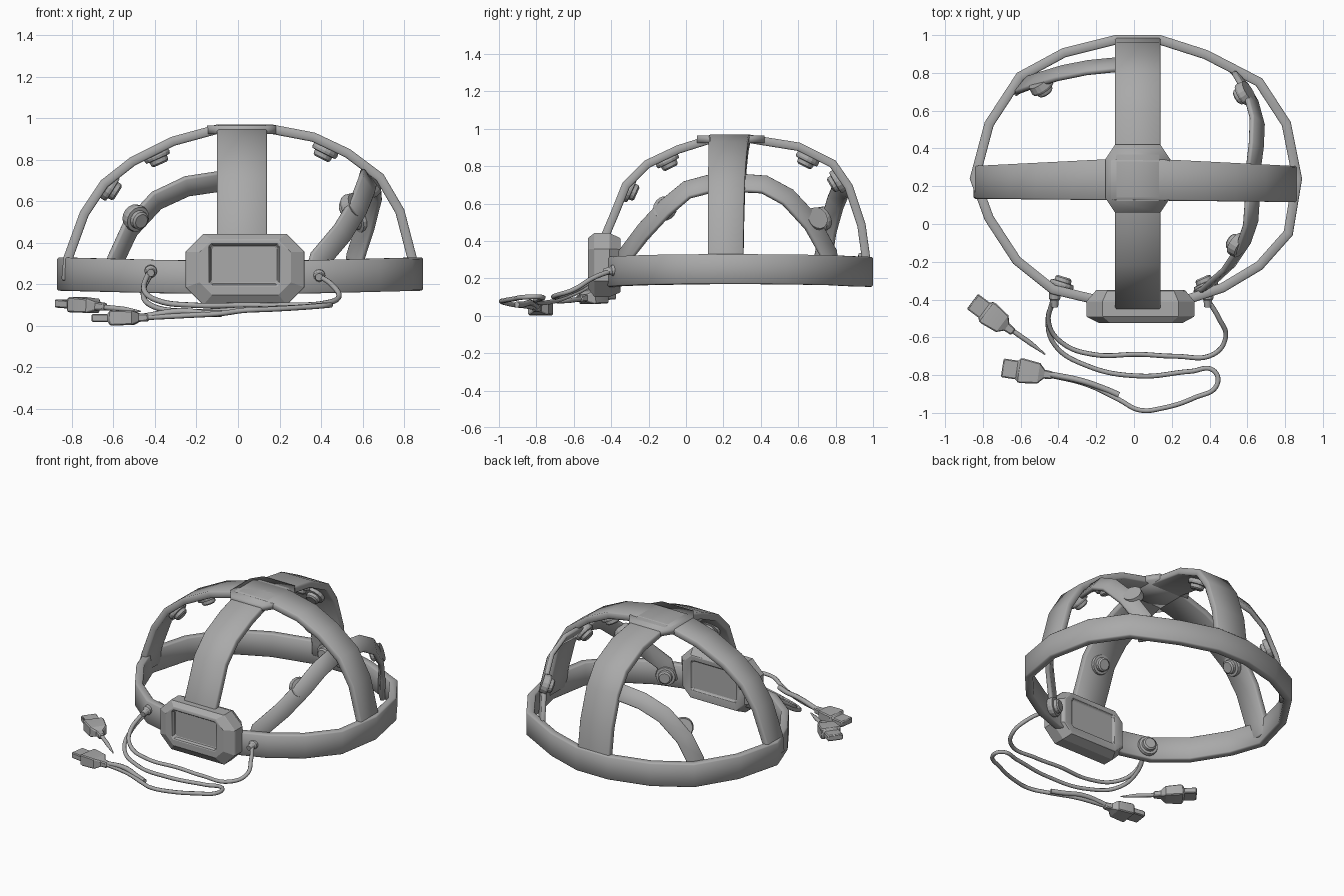
import bpy, bmesh, math
from mathutils import Vector, Matrix

if "Cube" in bpy.data.objects:
    bpy.data.objects.remove(bpy.data.objects["Cube"])

GREY = bpy.data.materials.new("plain_grey")
GREY.diffuse_color = (0.40, 0.40, 0.40, 1)
GREY.use_nodes = True
GREY.node_tree.nodes["Principled BSDF"].inputs["Base Color"].default_value = GREY.diffuse_color
CENTRE = Vector((0.02, 0.25, 0.3))


def add(name, bm, bevel=0.0, solid=0.0, smooth=True):
    bmesh.ops.recalc_face_normals(bm, faces=bm.faces) if not solid else None
    me = bpy.data.meshes.new(name)
    bm.to_mesh(me)
    bm.free()
    me.materials.append(GREY)
    ob = bpy.data.objects.new(name, me)
    bpy.context.collection.objects.link(ob)
    if solid:
        m = ob.modifiers.new("thickness", 'SOLIDIFY')
        m.thickness, m.offset, m.use_even_offset = solid, -1, True
    if bevel:
        m = ob.modifiers.new("edge", 'BEVEL')
        m.width, m.segments, m.limit_method = bevel, 1, 'ANGLE'
        m.angle_limit = math.radians(50)
    if smooth:
        bpy.ops.object.select_all(action='DESELECT')
        ob.select_set(True)
        bpy.context.view_layer.objects.active = ob
        bpy.ops.object.shade_smooth_by_angle(angle=math.radians(20))
    return ob


def ribbon(name, left, right, thick, closed=False, bevel=0.007):
    """Strip between two edge lines, thickened towards the head centre."""
    bm = bmesh.new()
    a = [bm.verts.new(p) for p in left]
    b = [bm.verts.new(p) for p in right]
    n = len(a)
    for i in range(n if closed else n - 1):
        j = (i + 1) % n
        bm.faces.new((a[i], a[j], b[j], b[i]))
    bm.normal_update()
    if sum(f.normal.dot(f.calc_center_median() - CENTRE) for f in bm.faces) < 0:
        bmesh.ops.reverse_faces(bm, faces=bm.faces)
    return add(name, bm, bevel, thick)


# Head band
ring = [(-.10, 1), (.14, 1), (.39, .92), (.68, .77), (.83, .54), (.89, .24), (.84, -.06),
        (.68, -.24), (.48, -.36), (.30, -.42), (-.23, -.42), (-.44, -.37), (-.64, -.21),
        (-.79, .02), (-.87, .24), (-.79, .54), (-.62, .80), (-.38, .93)]
lift = lambda x: 0.025 * max(0, abs(x - .01) - .3)
ribbon("head_band", [(x, y, .155 + lift(x)) for x, y in ring],
       [(x, y, .315 + lift(x)) for x, y in ring], .05, True)

# Front-to-back strap over the crown (y, z)
prof = [(-.46, .25), (-.455, .43), (-.40, .56), (-.34, .71), (-.22, .83), (-.05, .91), (.14, .97),
        (.33, .97), (.61, .925), (.80, .83), (.89, .70), (.96, .49), (.985, .31), (.99, .22)]
ribbon("long_strap", [(-.10, y, z) for y, z in prof], [(.14, y, z) for y, z in prof], .045)

# Side-to-side strap (x, z), slightly narrower at the ends
prof = [(-.85, .22), (-.84, .33), (-.76, .55), (-.66, .70), (-.52, .81), (-.32, .91), (-.10, .97),
        (.16, .97), (.37, .93), (.54, .85), (.70, .73), (.80, .56), (.86, .33), (.87, .22)]
ribbon("cross_strap", [(x, .125 - .01 * x, z) for x, z in prof],
       [(x, .35 - .05 * abs(x), z) for x, z in prof], .045)

# Crown plate with chamfered inner corners
bm = bmesh.new()
bm.faces.new([bm.verts.new((x, y, .964)) for x, y in
              [(-.10, .06), (.14, .06), (.19, .135), (.19, .345), (.14, .42), (-.10, .42),
               (-.15, .345), (-.15, .135)]])
bm.normal_update()
if bm.faces[:][0].normal.z < 0:
    bmesh.ops.reverse_faces(bm, faces=bm.faces)
add("crown_plate", bm, 0, .04)


# Inner sensor straps
def inner_strap(name, path, width=.11):
    pts = [Vector(p) for p in path]
    left, right = [], []
    for i, p in enumerate(pts):
        t = pts[min(i + 1, len(pts) - 1)] - pts[max(i - 1, 0)]
        s = t.cross(p - CENTRE).normalized() * width / 2
        left.append(p + s)
        right.append(p - s)
    ribbon(name, left, right, .03)


inner_strap("back_left_inner_strap", [(-.05, .86, .71), (-.25, .84, .68), (-.40, .81, .61),
            (-.53, .77, .47), (-.60, .745, .32), (-.61, .735, .19)])
inner_strap("back_right_inner_strap", [(.64, .26, .72), (.66, .42, .71), (.665, .55, .64),
            (.63, .68, .50), (.575, .775, .33), (.56, .79, .17)])
inner_strap("front_right_inner_strap", [(.64, .15, .72), (.63, 0, .68), (.59, -.12, .58),
            (.51, -.24, .45), (.40, -.34, .32), (.37, -.35, .20)])


# Surfaces of revolution along a direction: list of (height, radius)
def lathe(name, base, direction, steps, sides=16):
    bm = bmesh.new()
    rot = Vector((0, 0, 1)).rotation_difference(Vector(direction)).to_matrix().to_4x4()
    mat = Matrix.Translation(base) @ rot
    rings = [[bm.verts.new(mat @ Vector((r * math.cos(a), r * math.sin(a), h)))
              for a in (2 * math.pi * k / sides for k in range(sides))] for h, r in steps]
    for lo, hi in zip(rings, rings[1:]):
        for k in range(sides):
            j = (k + 1) % sides
            bm.faces.new((lo[k], lo[j], hi[j], hi[k]))
    bm.faces.new(rings[0])
    bm.faces.new(rings[-1])
    return add(name, bm)


# Sensor pads: (position, direction faced)
sensors = [((-.40, .22, .84), (.4, 0, -.9)), ((-.635, .22, .675), (.8, 0, -.5)),
           ((.43, .22, .865), (-.45, 0, -.9)), ((.65, .21, .69), (-.8, 0, -.55)),
           ((.02, -.11, .85), (0, .45, -.9)), ((.02, -.325, .68), (0, .9, -.4)),
           ((.02, .66, .86), (0, -.45, -.9)), ((.02, .83, .73), (0, -.85, -.5)),
           ((-.50, .745, .525), (.5, -.75, -.3)), ((.60, .70, .52), (-.75, -.45, -.3)),
           ((.56, -.12, .58), (-.75, .5, -.35)), ((-.39, -.345, .24), (.3, .95, 0)),
           ((.39, -.345, .24), (-.4, .9, 0)), ((.02, .96, .27), (0, -1, 0))]
pad = [(-.01, .06), (.025, .066), (.038, .062), (.04, .046), (.06, .044), (.068, .034)]
for i, (p, d) in enumerate(sensors):
    lathe(f"sensor_{i + 1}", p, d, pad)

# Control box: stacked chamfered octagons, with sunk panels front and rear
bm = bmesh.new()


def octagon(y, x0, x1, z0, z1, c):
    return [bm.verts.new((x, y, z)) for x, z in
            [(x0 + c, z0), (x1 - c, z0), (x1, z0 + c), (x1, z1 - c),
             (x1 - c, z1), (x0 + c, z1), (x0, z1 - c), (x0, z0 + c)]]


stack = [(-.500, -.125, .185, .215, .375, .012), (-.500, -.130, .190, .205, .385, .012),
         (-.525, -.140, .200, .195, .395, .012), (-.525, -.185, .255, .150, .415, .060),
         (-.490, -.252, .320, .100, .442, .085), (-.410, -.252, .320, .100, .442, .085),
         (-.350, -.200, .270, .125, .415, .060), (-.350, -.140, .210, .175, .385, .012),
         (-.365, -.130, .200, .185, .375, .012)]
rings = [octagon(*s) for s in stack]
for lo, hi in zip(rings, rings[1:]):
    for k in range(8):
        j = (k + 1) % 8
        bm.faces.new((lo[k], lo[j], hi[j], hi[k]))
bm.faces.new(rings[0])
bm.faces.new(rings[-1])
add("control_box", bm, .004)


# Cables
def cable(name, pts, radius=.013):
    cu = bpy.data.curves.new(name, 'CURVE')
    cu.dimensions, cu.bevel_depth, cu.bevel_resolution = '3D', radius, 2
    cu.resolution_u, cu.use_fill_caps = 8, True
    sp = cu.splines.new('BEZIER')
    sp.bezier_points.add(len(pts) - 1)
    for bp, p in zip(sp.bezier_points, pts):
        bp.co = p[:3]
        bp.radius = p[3] if len(p) > 3 else 1
        bp.handle_left_type = bp.handle_right_type = 'AUTO'
    cu.materials.append(GREY)
    ob = bpy.data.objects.new(name, cu)
    bpy.context.collection.objects.link(ob)
    bpy.ops.object.select_all(action='DESELECT')
    ob.select_set(True)
    bpy.context.view_layer.objects.active = ob
    bpy.ops.object.convert(target='MESH')


cable("loop_cable", [(.39, -.40, .24), (.45, -.50, .20), (.485, -.60, .14), (.42, -.69, .11),
      (.22, -.70, .10), (.03, -.69, .10), (-.22, -.69, .10), (-.38, -.63, .12),
      (-.45, -.53, .17), (-.43, -.40, .26)])
cable("plug_cable", [(-.42, -.40, .25), (-.455, -.50, .17), (-.42, -.64, .10), (-.25, -.75, .07),
      (.03, -.805, .08), (.30, -.78, .09), (.42, -.775, .10), (.44, -.85, .10), (.32, -.92, .09),
      (.15, -.975, .08), (.03, -.985, .075), (-.08, -.93, .06), (-.25, -.85, .05), (-.45, -.80, .04)])
cable("plug_cable_return", [(-.45, -.795, .045), (-.28, -.83, .07), (-.15, -.875, .06),
      (-.08, -.905, .06)], .016)
cable("short_cable", [(-.65, -.56, .09), (-.55, -.63, .08), (-.47, -.69, .07, .3)])

# Cable sockets on the band
for side, p in (("left", (-.42, -.37, .265)), ("right", (.39, -.37, .245))):
    lathe(side + "_socket", p, (0, -1, -.15), [(-.02, .03), (.025, .03), (.035, .022), (.07, .018)], 12)


# Plugs: tapered square sections (distance, half width, half height)
def plug(name, pos, direction):
    d = Vector(direction).normalized()
    s = d.cross(Vector((0, 0, 1))).normalized()
    u = s.cross(d)
    bm = bmesh.new()
    rings = [[bm.verts.new(Vector(pos) + d * t + s * (w * a) + u * (h * b))
              for a, b in ((-1, -1), (1, -1), (1, 1), (-1, 1))]
             for t, w, h in [(-.045, .020, .018), (0, .024, .02), (.03, .055, .034), (.12, .066, .037),
                             (.14, .062, .034), (.141, .050, .020), (.225, .050, .020)]]
    for lo, hi in zip(rings, rings[1:]):
        for k in range(4):
            j = (k + 1) % 4
            bm.faces.new((lo[k], lo[j], hi[j], hi[k]))
    bm.faces.new(rings[0])
    bm.faces.new(rings[-1])
    add(name, bm, .006)


plug("upper_plug", (-.675, -.545, .095), (-.80, .60, .06))
plug("lower_plug", (-.475, -.795, .04), (-.99, .15, -.01))
